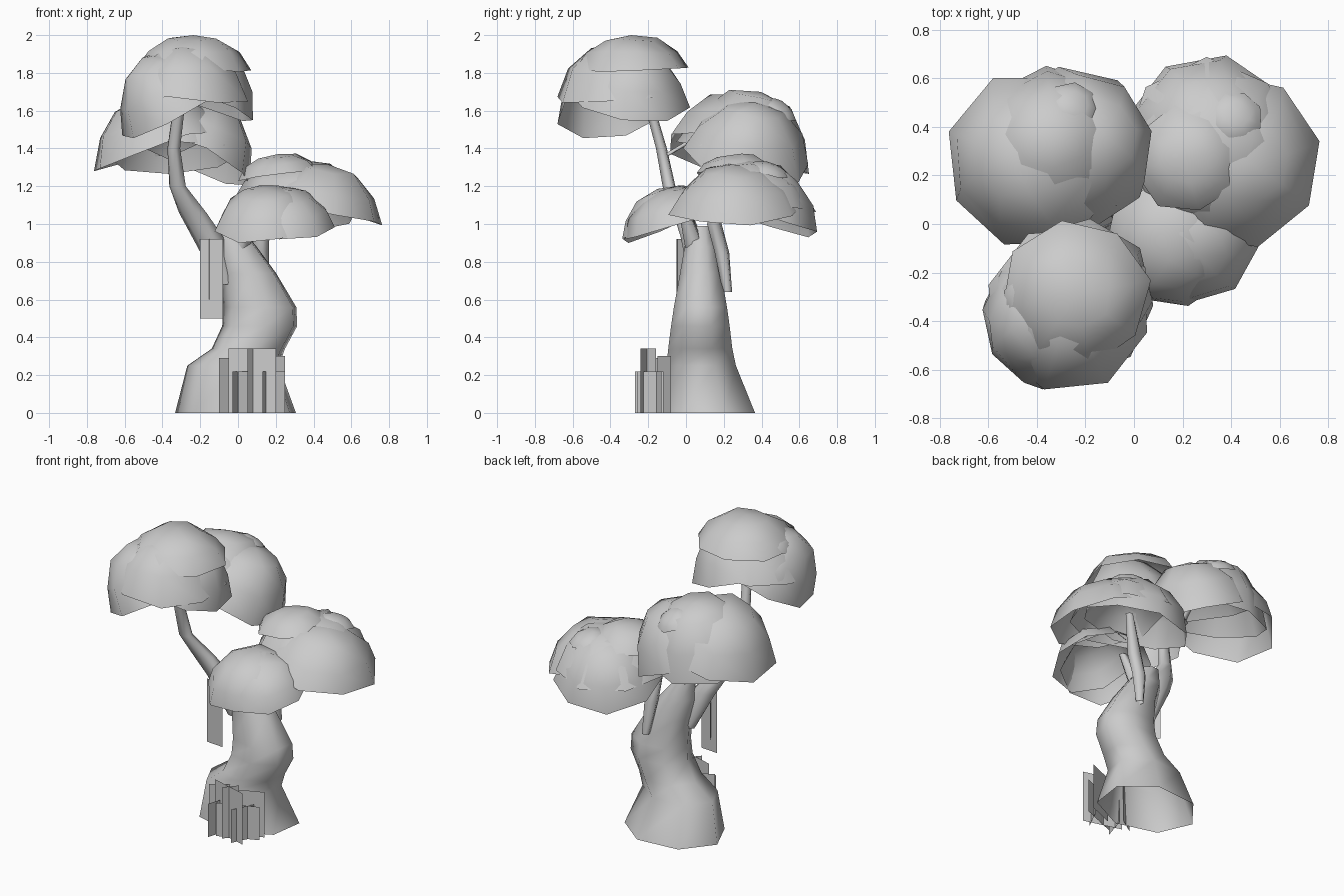
import bpy, bmesh, math, random
from mathutils import Vector, Matrix

random.seed(4)
cube = bpy.data.objects.get("Cube")
if cube:
    bpy.data.objects.remove(cube)

grey = bpy.data.materials.new("plain grey")
grey.use_nodes = True
grey.diffuse_color = (0.6, 0.6, 0.6, 1)
grey.node_tree.nodes["Principled BSDF"].inputs["Base Color"].default_value = (0.6, 0.6, 0.6, 1)


def finish(name, bm, smooth=True):
    bmesh.ops.recalc_face_normals(bm, faces=bm.faces)
    mesh = bpy.data.meshes.new(name)
    bm.to_mesh(mesh)
    bm.free()
    mesh.materials.append(grey)
    for p in mesh.polygons:
        p.use_smooth = smooth
    ob = bpy.data.objects.new(name, mesh)
    bpy.context.collection.objects.link(ob)
    return ob


def bridge(bm, a, b):
    for i in range(len(a)):
        j = (i + 1) % len(a)
        bm.faces.new((a[i], a[j], b[j], b[i]))


def loft(name, rings, sides):
    """Open tube through horizontal rings (x, y, z, rx, ry)."""
    bm = bmesh.new()
    last = None
    for x, y, z, rx, ry in rings:
        ring = []
        for i in range(sides):
            t = math.tau * i / sides + math.radians(225)
            ring.append(bm.verts.new((x + rx * math.cos(t), y + ry * math.sin(t), z)))
        if last:
            bridge(bm, last, ring)
        last = ring
    return finish(name, bm)


def dome(name, centre, radius, height, tilt, sides=8):
    """Open leaf shell flaring to its rim; tilt leans its axis towards x and y."""
    bm = bmesh.new()
    apex = bm.verts.new((0, 0, height))
    spin = random.random()
    last = None
    for out, up in ((0.46, 0.88), (0.8, 0.5), (1.0, 0.0)):
        ring = []
        for i in range(sides):
            t = math.tau * (i + spin) / sides
            k = radius * out * random.uniform(0.99, 1.06)
            z = height * (up + random.uniform(-0.06, 0.05))
            ring.append(bm.verts.new((k * math.cos(t), k * math.sin(t), z)))
        if last:
            bridge(bm, last, ring)
        else:
            for i in range(sides):
                bm.faces.new((apex, ring[i], ring[(i + 1) % sides]))
        last = ring
    axis = Vector((tilt[0], tilt[1], 1)).normalized()
    turn = Vector((0, 0, 1)).rotation_difference(axis).to_matrix().to_4x4()
    bm.transform(Matrix.Translation(centre) @ turn)
    return finish(name, bm)


def card(name, start, end, z0, z1):
    """Thin upright sheet between two ground points."""
    bm = bmesh.new()
    bm.faces.new([bm.verts.new((*p, z)) for p, z in
                  ((start, z0), (end, z0), (end, z1), (start, z1))])
    return finish(name, bm, False)


# Trunk with its flared, open base
loft("trunk", [
    (-0.005, 0.12, 0, 0.33, 0.26), (-0.02, 0.085, 0.25, 0.25, 0.19),
    (0.06, 0.08, 0.34, 0.2, 0.175), (0.12, 0.08, 0.46, 0.205, 0.16),
    (0.12, 0.08, 0.56, 0.2, 0.145), (0.06, 0.08, 0.74, 0.15, 0.112),
    (-0.01, 0.08, 0.88, 0.115, 0.088), (-0.05, 0.08, 0.99, 0.06, 0.06)], 7)

# Branches
loft("left_branch", [
    (-0.06, 0.06, 0.68, 0.05, 0.04), (-0.16, 0.03, 0.93, 0.085, 0.06),
    (-0.24, -0.02, 1.06, 0.075, 0.05), (-0.32, -0.09, 1.2, 0.045, 0.035),
    (-0.34, -0.13, 1.4, 0.035, 0.03), (-0.3, -0.22, 1.72, 0.03, 0.025)], 6)
loft("right_branch", [
    (0.14, 0.22, 0.64, 0.025, 0.025), (0.12, 0.19, 0.85, 0.045, 0.04),
    (0.12, 0.15, 1.0, 0.05, 0.04), (0.22, 0.22, 1.22, 0.025, 0.025)], 6)
loft("front_branch", [
    (0.0, 0.06, 0.84, 0.06, 0.06), (0.07, -0.02, 1.1, 0.025, 0.025)], 6)
loft("back_twig", [
    (-0.34, -0.13, 1.35, 0.02, 0.02), (-0.34, 0.04, 1.45, 0.02, 0.02),
    (-0.34, 0.2, 1.6, 0.015, 0.015)], 5)

# Leaf clusters: centre, radius, height, tilt for each shell
clusters = {
    "top_leaves": [((-0.24, -0.29, 1.82), 0.3, 0.18, (0.02, 0.0)),
                   ((-0.27, -0.35, 1.66), 0.34, 0.3, (0.0, 0.0)),
                   ((-0.34, -0.38, 1.6), 0.3, 0.33, (-0.6, -0.2)),
                   ((-0.21, -0.3, 1.65), 0.31, 0.29, (0.3, 0.1)),
                   ((-0.44, -0.31, 1.87), 0.11, 0.04, (-0.5, 0.0))],
    "back_leaves": [((-0.34, 0.31, 1.36), 0.35, 0.35, (0.0, 0.25)),
                    ((-0.42, 0.26, 1.39), 0.36, 0.3, (-0.3, 0.08)),
                    ((-0.24, 0.31, 1.35), 0.34, 0.32, (0.4, 0.2)),
                    ((-0.25, 0.48, 1.6), 0.11, 0.05, (0.3, 0.5))],
    "right_leaves": [((0.32, 0.32, 1.09), 0.35, 0.25, (0.0, 0.05)),
                     ((0.43, 0.26, 1.07), 0.35, 0.25, (0.2, -0.05)),
                     ((0.3, 0.38, 1.04), 0.33, 0.28, (-0.1, 0.3)),
                     ((0.22, 0.27, 1.26), 0.22, 0.11, (-0.12, 0.0)),
                     ((0.42, 0.44, 1.28), 0.11, 0.04, (0.2, 0.3))],
    "front_leaves": [((0.16, -0.08, 1.01), 0.28, 0.19, (-0.08, -0.4)),
                     ((0.25, -0.07, 1.01), 0.26, 0.18, (0.1, -0.35))],
}
for name, shells in clusters.items():
    for i, shell in enumerate(shells):
        dome(f"{name}_{i + 1}", *shell)

# Hanging strips
card("left_hanging_strip", (-0.2, -0.04), (-0.08, -0.05), 0.5, 0.92)
card("back_hanging_strip", (-0.19, 0.02), (-0.15, -0.05), 0.6, 0.92)

# Crossed grass sheets at the foot
for i, (start, end, top) in enumerate([
        ((-0.05, -0.17), (0.2, -0.24), 0.34), ((0.05, -0.24), (0.12, -0.16), 0.34),
        ((-0.1, -0.16), (0.02, -0.08), 0.29), ((0.08, -0.15), (0.25, -0.08), 0.3),
        ((-0.03, -0.27), (0.02, -0.11), 0.22), ((0.0, -0.23), (0.25, -0.13), 0.22),
        ((0.13, -0.26), (0.2, -0.12), 0.22)]):
    card(f"grass_sheet_{i + 1}", start, end, 0, top)
